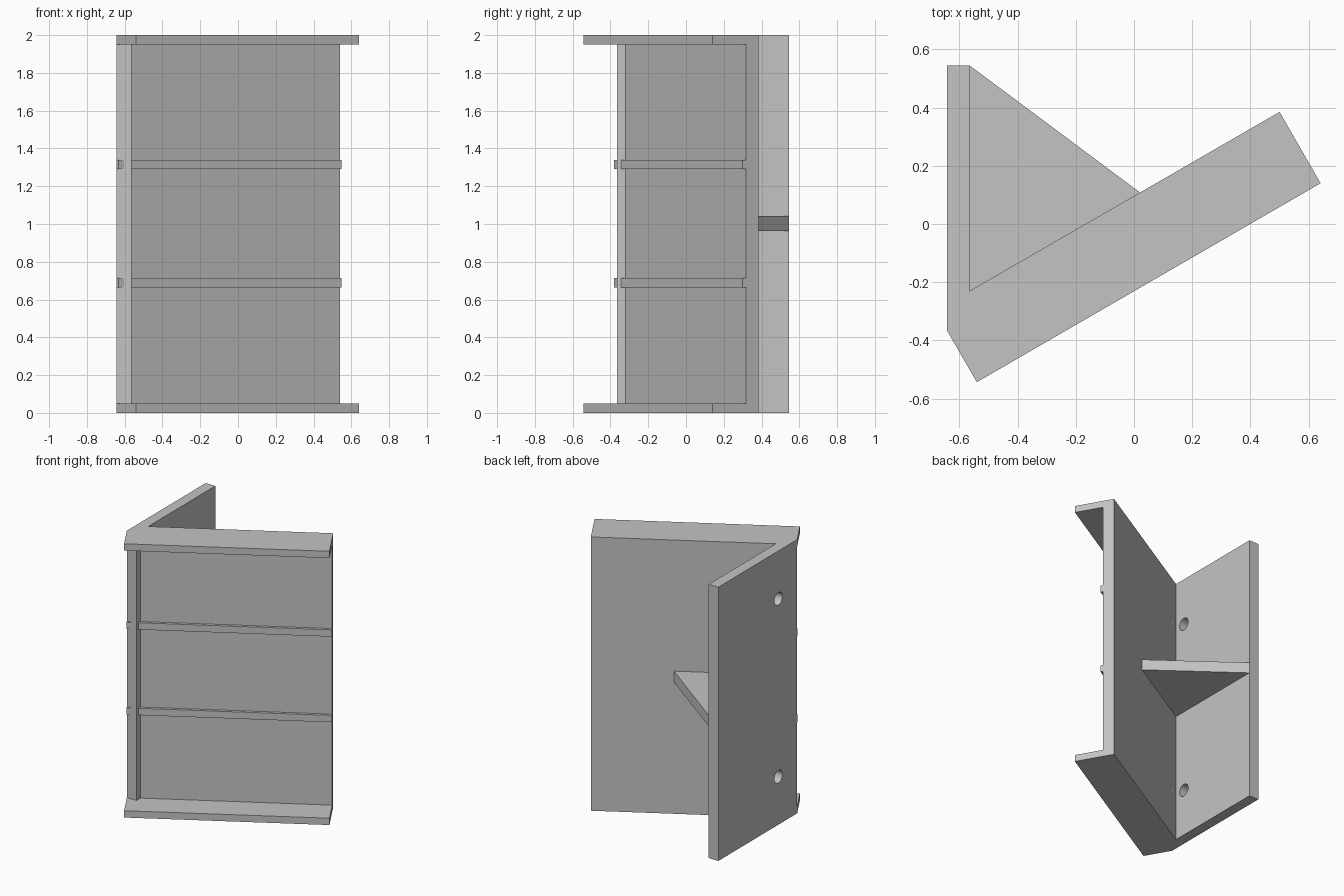
import bpy
import bmesh
import math
from mathutils import Matrix, Vector

cube = bpy.data.objects.get("Cube")
if cube:
    bpy.data.objects.remove(cube, do_unlink=True)

HEIGHT = 2.0
FLANGE = 0.05        # flange thickness
RIB = 0.02           # rib projection
LEFT, INNER = -0.643, -0.565   # faces of the mounting plate
BACK, TIP = 0.545, -0.365      # ends of the mounting plate

steel = bpy.data.materials.new("light grey steel")
steel.use_nodes = True
grey = (0.55, 0.55, 0.55, 1)
steel.diffuse_color = grey
steel.node_tree.nodes["Principled BSDF"].inputs["Base Color"].default_value = grey


def finish(name, bm):
    bmesh.ops.recalc_face_normals(bm, faces=bm.faces)
    mesh = bpy.data.meshes.new(name)
    bm.to_mesh(mesh)
    bm.free()
    mesh.materials.append(steel)
    obj = bpy.data.objects.new(name, mesh)
    bpy.context.collection.objects.link(obj)
    return obj


def prism(name, outline, low, high):
    """Extrude a plan outline between two heights."""
    bm = bmesh.new()
    face = bm.faces.new([bm.verts.new((x, y, low)) for x, y in outline])
    up = bmesh.ops.extrude_face_region(bm, geom=[face])["geom"]
    bmesh.ops.translate(bm, vec=(0, 0, high - low),
                        verts=[v for v in up if isinstance(v, bmesh.types.BMVert)])
    return finish(name, bm)


# Plan points shared by the parts
outward = Vector((0.5, -math.sqrt(0.75)))   # front normal of the slanted wall
wall_start = Vector((LEFT, TIP))
wall_front_in = Vector((INNER, -0.32))
wall_back_in = Vector((INNER, -0.23))
wall_back_end = Vector((0.5, 0.385))
wall_front_end = wall_back_end + outward * 0.078

# Mounting plate and slanted wall, one L-shaped section
bracket = prism("angled_wall", [
    (LEFT, BACK), wall_start, (INNER, TIP), wall_front_in,
    wall_front_end, wall_back_end, wall_back_in, (INNER, BACK)], 0, HEIGHT)

# Bolt holes through the mounting plate
bm = bmesh.new()
for z in (0.35, 1.65):
    place = Matrix.Translation((LEFT, -0.148, z)) @ Matrix.Rotation(math.pi / 2, 4, "Y")
    bmesh.ops.create_cone(bm, cap_ends=True, segments=32, radius1=0.046,
                          radius2=0.046, depth=0.3, matrix=place)
cutter = finish("hole_cutter", bm)
cutter.hide_render = True
cutter.hide_viewport = True
cutter.display_type = "WIRE"
holes = bracket.modifiers.new("bolt_holes", "BOOLEAN")
holes.operation = "DIFFERENCE"
holes.solver = "EXACT"
holes.object = cutter

# Top and bottom flanges in front of the wall
flange_plan = [wall_start, wall_start + outward * 0.206, (0.641, 0.14),
               wall_front_end, wall_front_in, (INNER, TIP)]
prism("bottom_flange", flange_plan, 0, FLANGE)
prism("top_flange", flange_plan, HEIGHT - FLANGE, HEIGHT)

# Two thin ribs across the front of the wall
rib_plan = [wall_start, wall_start + outward * RIB,
            wall_front_end + outward * RIB, wall_front_end]
for name, z in (("lower_rib", 0.69), ("upper_rib", 1.315)):
    prism(name, rib_plan, z - 0.025, z + 0.025)

# Triangular gusset in the corner behind the wall
prism("corner_gusset", [(INNER, BACK), wall_back_in, (0.021, 0.108)], 0.962, 1.042)

# Round bolt holes, sharp edges elsewhere
bpy.ops.object.select_all(action="DESELECT")
for obj in (bracket, cutter):
    for poly in obj.data.polygons:
        poly.use_smooth = False
